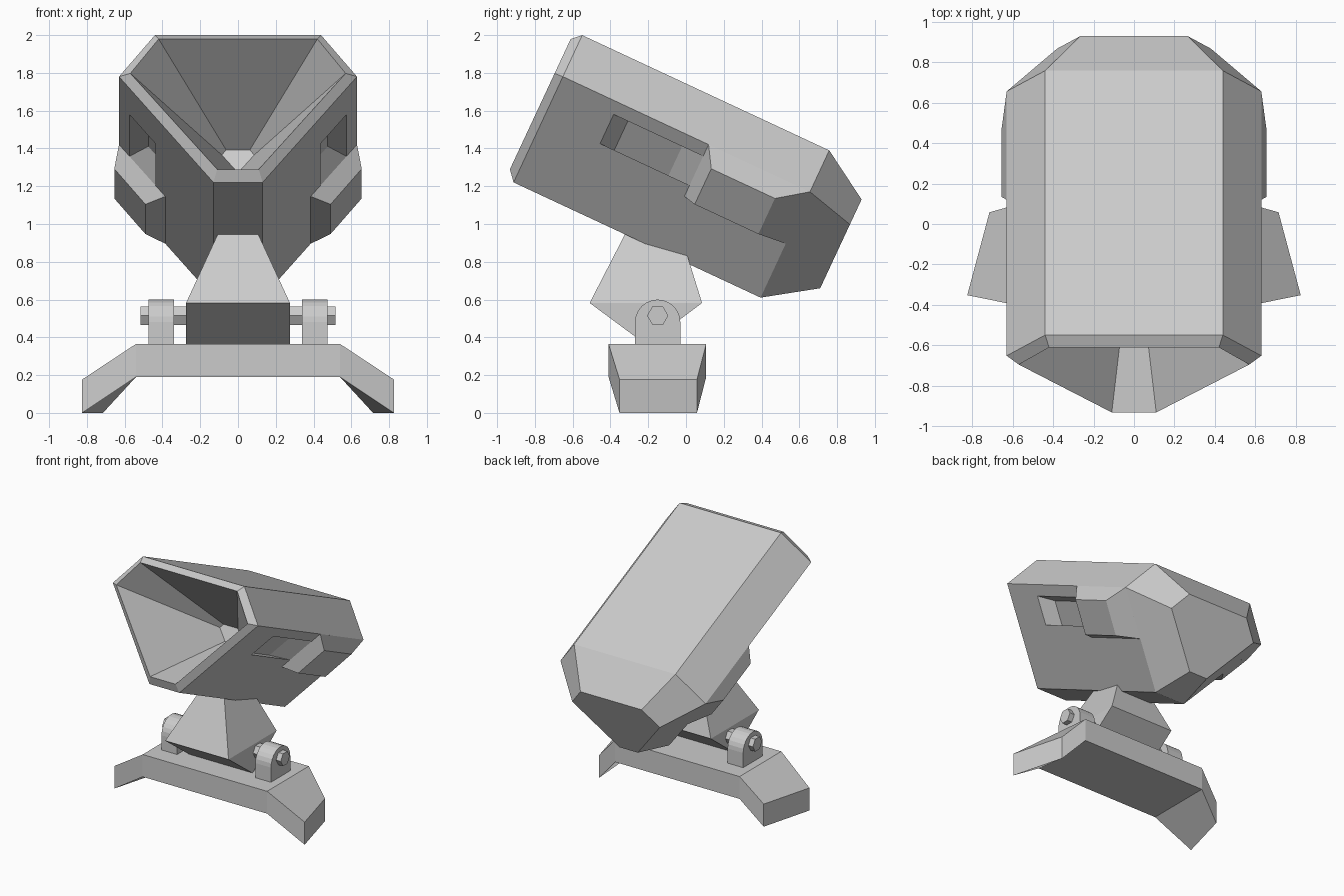
import bpy, bmesh, math
from mathutils import Matrix

if "Cube" in bpy.data.objects:
    bpy.data.objects.remove(bpy.data.objects["Cube"])

TILT = Matrix.Rotation(math.radians(-25), 4, 'X')


def loft(name, rings, matrix=None):
    """Closed solid skinned through rings with equal point counts."""
    bm = bmesh.new()
    loops = [[bm.verts.new(p) for p in ring] for ring in rings]
    n = len(loops[0])
    for a, b in zip(loops, loops[1:]):
        for i in range(n):
            j = (i + 1) % n
            bm.faces.new((a[i], a[j], b[j], b[i]))
    bm.faces.new(loops[0])
    bm.faces.new(loops[-1])
    bmesh.ops.recalc_face_normals(bm, faces=bm.faces)
    if matrix:
        bm.transform(matrix)
    mesh = bpy.data.meshes.new(name)
    bm.to_mesh(mesh)
    bm.free()
    obj = bpy.data.objects.new(name, mesh)
    bpy.context.collection.objects.link(obj)
    return obj


def prism_x(name, profile, x0, x1):
    return loft(name, [[(x, y, z) for y, z in profile] for x in (x0, x1)])


def hexagon(u, half, scale=1.0, centre=1.169):
    """Symmetric six-sided section of the head at depth u."""
    pts = half + [(-x, v) for x, v in reversed(half)]
    return [(x * scale, u, centre + (v - centre) * scale) for x, v in pts]


# Head: tapered back, straight shell, bevelled rim and hollow funnel
outer = [(0.44, 1.58), (0.63, 1.338), (0.13, 0.72)]
inner = [(0.42, 1.536), (0.57, 1.335), (0.11, 0.775)]
head = loft("head_shell", [
    hexagon(0.365, outer, 0.603),
    hexagon(0.10, outer),
    hexagon(-1.343, outer),
    hexagon(-1.39, inner),
    hexagon(-0.67, inner, 0.15),
], TILT)


def side_x(v):
    return 0.13 + 0.5 * (v - 0.72) / 0.618


for side, s in (("right", 1), ("left", -1)):
    # Side slot with sloping ends
    rings = []
    for dx, u0, u1 in ((-0.10, -0.932, -0.615), (0.10, -1.098, -0.365)):
        rings.append([(s * (side_x(v) + dx), u, v)
                      for u, v in ((u0, 1.27), (u1, 1.27), (u1, 1.10), (u0, 1.10))])
    cutter = loft(f"{side}_slot_cutter", rings, TILT)
    cutter.hide_render = True
    cutter.hide_set(True)
    cut = head.modifiers.new(f"{side}_slot", 'BOOLEAN')
    cut.operation = 'DIFFERENCE'
    cut.solver = 'EXACT'
    cut.object = cutter

    # Raised side block behind the slot
    base = [(0.63, -0.492, 1.338), (0.63, 0.10, 1.338),
            (0.385, 0.10, 1.035), (0.385, -0.492, 1.035)]
    top = [(0.655, -0.425, 1.228), (0.655, -0.053, 1.228),
           (0.49, -0.053, 1.02), (0.49, -0.425, 1.02)]
    loft(f"{side}_side_block",
         [[(s * x, u, v) for x, u, v in ring] for ring in (base, top)], TILT)

    # Hinge lug with rounded top
    arch = [(-0.15 + 0.12 * math.cos(math.pi * i / 12),
             0.48 + 0.12 * math.sin(math.pi * i / 12)) for i in range(13)]
    prism_x(f"{side}_hinge_lug", [(-0.27, 0.35), (-0.03, 0.35)] + arch,
            s * 0.34, s * 0.475)

# Neck: wedge foot and tapered upper part
prism_x("neck_foot", [(-0.51, 0.582), (0.085, 0.582), (-0.21, 0.36)], -0.275, 0.275)
loft("neck", [
    [(x, y, z) for x, y in ((-w, y0), (w, y0), (w, y1), (-w, y1))]
    for w, y0, y1, z in ((0.275, -0.51, 0.085, 0.582), (0.082, -0.295, -0.045, 1.0))
])

# Hexagonal hinge pin
prism_x("hinge_pin", [(-0.15 + 0.056 * math.cos(math.pi * i / 3),
                       0.515 + 0.056 * math.sin(math.pi * i / 3))
                      for i in range(6)], -0.515, 0.515)

# Base bar with swept, drooping feet
def base_ring(xf, xb, yf, yb, z0, z1):
    return [(xf, yf, z0), (xb, yb, z0), (xb, yb, z1), (xf, yf, z1)]


loft("base", [
    base_ring(-0.825, -0.715, -0.352, 0.058, 0.0, 0.177),
    base_ring(-0.54, -0.54, -0.41, 0.107, 0.19, 0.365),
    base_ring(0.54, 0.54, -0.41, 0.107, 0.19, 0.365),
    base_ring(0.825, 0.715, -0.352, 0.058, 0.0, 0.177),
])
